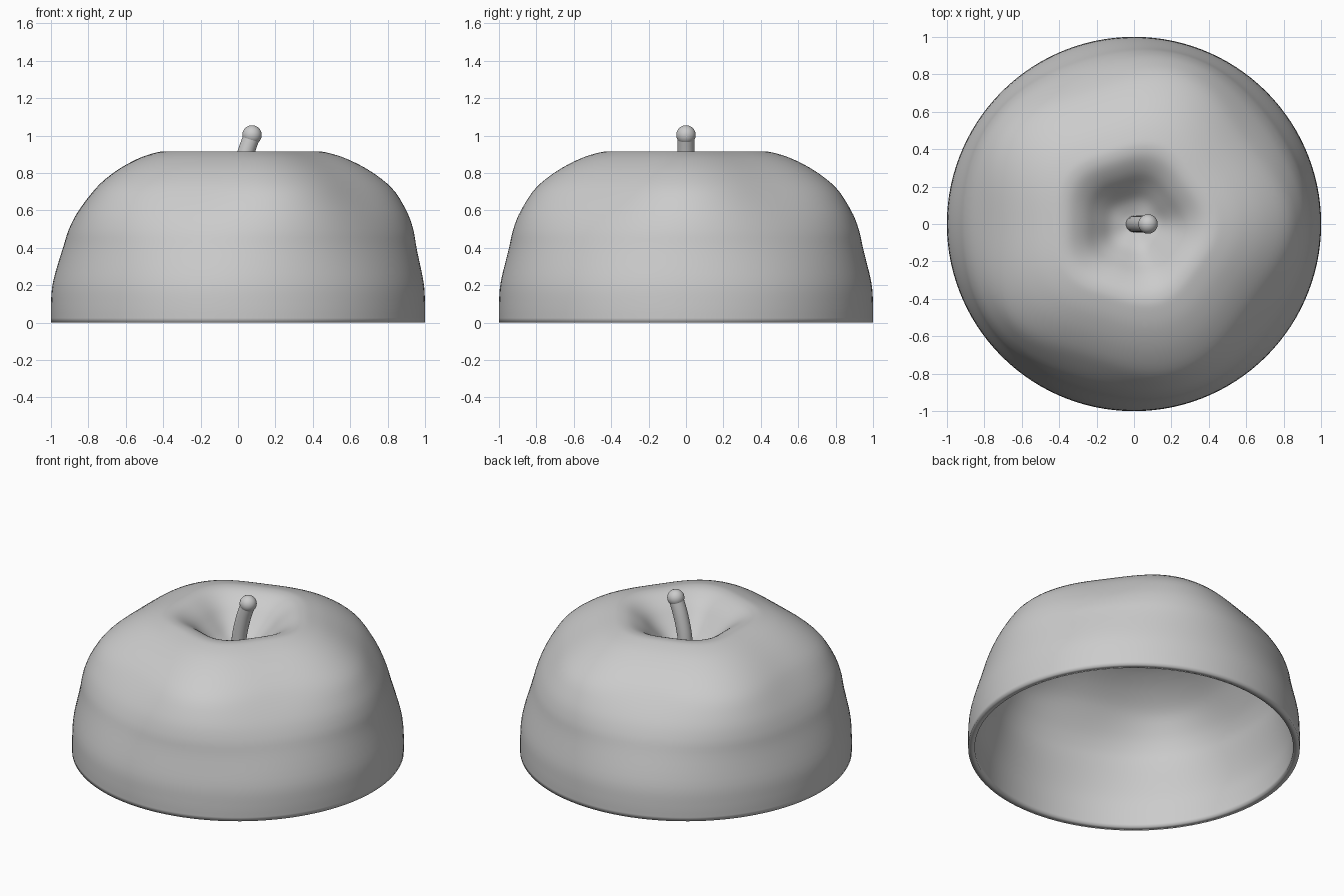
import bpy
import bmesh
from math import cos, sin, pi, radians
from mathutils import Vector, Matrix

cube = bpy.data.objects.get("Cube")
if cube:
    bpy.data.objects.remove(cube, do_unlink=True)

grey = bpy.data.materials.new("plain_grey")
grey.use_nodes = True
grey.diffuse_color = (0.6, 0.6, 0.6, 1)
grey.node_tree.nodes["Principled BSDF"].inputs["Base Color"].default_value = (0.6, 0.6, 0.6, 1)


def smooth_path(points, steps):
    """Catmull-Rom curve through the points."""
    pts = [Vector(p) for p in points]
    pts = [2 * pts[0] - pts[1]] + pts + [2 * pts[-1] - pts[-2]]
    out = []
    for a, b, c, d in zip(pts, pts[1:], pts[2:], pts[3:]):
        for i in range(steps):
            t = i / steps
            out.append(0.5 * (2 * b + (c - a) * t + (2 * a - 5 * b + 4 * c - d) * t * t
                              + (3 * b - a - 3 * c + d) * t ** 3))
    return out + [pts[-2]]


def finish(bm, name, angle):
    bmesh.ops.recalc_face_normals(bm, faces=bm.faces)
    mesh = bpy.data.meshes.new(name)
    bm.to_mesh(mesh)
    bm.free()
    mesh.materials.append(grey)
    obj = bpy.data.objects.new(name, mesh)
    bpy.context.collection.objects.link(obj)
    bpy.ops.object.select_all(action='DESELECT')
    obj.select_set(True)
    bpy.context.view_layer.objects.active = obj
    bpy.ops.object.shade_smooth_by_angle(angle=radians(angle))
    return obj


def loft(bm, rings):
    """Skin a list of closed rings and cap the last one."""
    loops = [[bm.verts.new(p) for p in ring] for ring in rings]
    n = len(loops[0])
    for low, high in zip(loops, loops[1:]):
        for i in range(n):
            j = (i + 1) % n
            bm.faces.new((low[i], low[j], high[j], high[i]))
    centre = bm.verts.new(sum((v.co for v in loops[-1]), Vector()) / n)
    for i in range(n):
        bm.faces.new((loops[-1][i], loops[-1][(i + 1) % n], centre))


# Dome: apple-shaped open shell with five soft lobes and a dimple on top
profile = [(1, 0), (1, 0.1), (0.99, 0.22), (0.945, 0.4), (0.92, 0.5), (0.875, 0.6),
           (0.79, 0.72), (0.68, 0.81), (0.56, 0.875), (0.46, 0.908), (0.4, 0.915),
           (0.34, 0.9), (0.27, 0.855), (0.2, 0.785), (0.13, 0.72), (0.06, 0.688), (0.01, 0.68)]
SIDES = 120
rings = []
for r, z in smooth_path(profile, 4):
    lobe = 0.04 * min(1, max(0, (z - 0.1) / 0.6)) ** 2
    ring = []
    for i in range(SIDES):
        a = 2 * pi * i / SIDES
        rr = r * (1 + lobe * cos(5 * a))
        ring.append((rr * cos(a), rr * sin(a), z))
    rings.append(ring)
bm = bmesh.new()
loft(bm, rings)
dome = finish(bm, "dome", 50)
shell = dome.modifiers.new("shell", 'SOLIDIFY')
shell.thickness = 0.04
shell.offset = -1

# Stem: tube bending towards +x
path = smooth_path([(0, 0, 0.66), (0.012, 0, 0.78), (0.04, 0, 0.9), (0.075, 0, 1.0)], 5)
rings = []
for k, p in enumerate(path):
    tangent = (path[min(k + 1, len(path) - 1)] - path[max(k - 1, 0)]).normalized()
    side = Vector((0, 1, 0))
    across = side.cross(tangent)
    rings.append([p + 0.045 * (across * cos(2 * pi * i / 24) + side * sin(2 * pi * i / 24))
                  for i in range(24)])
bm = bmesh.new()
loft(bm, rings)
finish(bm, "stem", 40)

# Knob on the stem end
bm = bmesh.new()
bmesh.ops.create_uvsphere(bm, u_segments=32, v_segments=16, radius=0.052,
                          matrix=Matrix.Translation((0.075, 0, 1.003)))
finish(bm, "stem_knob", 60)
